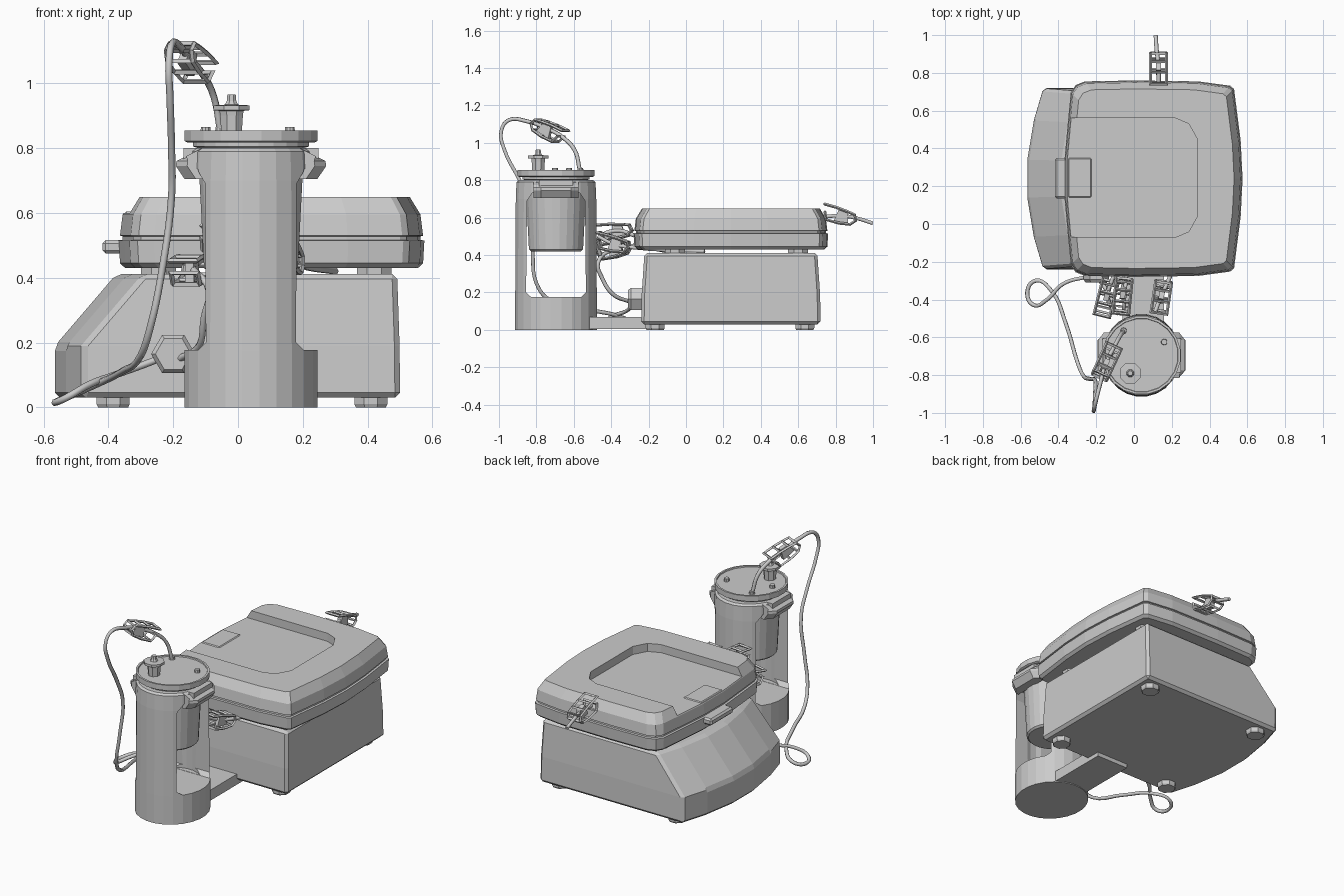
import bpy, bmesh
from math import sin, cos, pi, radians
from mathutils import Vector

if "Cube" in bpy.data.objects:
    bpy.data.objects.remove(bpy.data.objects["Cube"])


def make(name, bm):
    bmesh.ops.recalc_face_normals(bm, faces=bm.faces)
    me = bpy.data.meshes.new(name)
    bm.to_mesh(me)
    bm.free()
    ob = bpy.data.objects.new(name, me)
    bpy.context.collection.objects.link(ob)
    return ob


def loft(name, layers):
    """Skin a stack of equal-length rings and cap both ends."""
    bm = bmesh.new()
    rings = [[bm.verts.new(p) for p in ring] for ring in layers]
    n = len(rings[0])
    for a, b in zip(rings, rings[1:]):
        for i in range(n):
            j = (i + 1) % n
            bm.faces.new((a[i], a[j], b[j], b[i]))
    bm.faces.new(rings[0][::-1])
    bm.faces.new(rings[-1])
    return make(name, bm)


def turned(name, cx, cy, profile, sides=24, sx=1.0):
    ang = [2 * pi * (i + .5) / sides for i in range(sides)]
    return loft(name, [[(cx + sx * r * cos(a), cy + r * sin(a), z) for a in ang] for r, z in profile])


def box(name, x0, x1, y0, y1, z0, z1):
    return loft(name, [[(x0, y0, z), (x1, y0, z), (x1, y1, z), (x0, y1, z)] for z in (z0, z1)])


def bevel(ob, width, segments=1):
    m = ob.modifiers.new("bevel", 'BEVEL')
    m.width, m.segments, m.angle_limit = width, segments, radians(40)


def cut(ob, cutter):
    m = ob.modifiers.new("cut", 'BOOLEAN')
    m.operation, m.object = 'DIFFERENCE', cutter
    bpy.context.view_layer.objects.active = ob
    bpy.ops.object.modifier_apply(modifier=m.name)
    bpy.data.objects.remove(cutter)


def tube(name, pts, r=0.011):
    cu = bpy.data.curves.new(name, 'CURVE')
    cu.dimensions = '3D'
    cu.bevel_depth, cu.bevel_resolution, cu.resolution_u = r, 1, 5
    cu.use_fill_caps = True
    sp = cu.splines.new('BEZIER')
    sp.bezier_points.add(len(pts) - 1)
    for bp, p in zip(sp.bezier_points, pts):
        bp.co = p
        bp.handle_left_type = bp.handle_right_type = 'AUTO'
    ob = bpy.data.objects.new(name, cu)
    bpy.context.collection.objects.link(ob)


def clip(name, loc, direction):
    """Pinch clamp: an open ribbed cage with a jaw in the middle."""
    q = Vector(direction).to_track_quat('X', 'Z')
    path = [(-.085, .005), (-.07, -.035), (0, -.04), (.06, -.035), (.085, -.01),
            (.075, .02), (.03, .03), (-.03, .04), (-.095, .045)]
    bm = bmesh.new()
    rows = [[bm.verts.new((x, y, z)) for y in (-.042, .042)] for x, z in path]
    for a, b in zip(rows, rows[1:]):
        bm.faces.new((a[0], a[1], b[1], b[0]))
    cage = make(name + "_cage", bm)
    w = cage.modifiers.new("ribs", 'WIREFRAME')
    w.thickness, w.use_boundary = .016, True
    jaw = loft(name + "_jaw", [[(x, y, z) for x, z in ((-.03, -.038), (.05, -.034), (.035, .026), (-.015, .03))]
                               for y in (-.014, .014)])
    for ob in (cage, jaw):
        ob.rotation_mode = 'QUATERNION'
        ob.rotation_quaternion = q
        ob.location = loc


# Machine base: bowed, sloping left side
CY = 0.24
bow = [(-.48, .48), (-.53, .31), (-.565, .1), (-.565, -.1), (-.53, -.31), (-.48, -.48)]


def base_ring(z, shift, inset):
    k = 1 - inset / .48
    left = [(x + shift, CY + y * k, z) for x, y in bow]
    return left + [(.5 - inset / 2, CY - .48 * k, z), (.5 - inset / 2, CY + .48 * k, z)]


base = loft("machine_base", [base_ring(.03, .0, 0), base_ring(.19, 0, .003), base_ring(.412, .19, .018)])
bevel(base, .016)

# Feet below the base and spacers below the tray
for fx in (-.385, .41):
    for fy in (-.165, .635):
        turned("foot", fx, fy, [(.05, 0), (.055, .01), (.055, .04)], 8)
for fx in (-.245, .42):
    for fy in (-.06, .6):
        turned("tray_spacer", fx, fy, [(.058, .40), (.058, .45)], 8)

# Tray: bowed outline, stepped rim, sloped shoulders
half = [(.575, 0), (.565, .2), (.53, .475), (.51, .492), (.34, .515), (0, .52), (-.26, .515),
        (-.31, .495), (-.335, .455), (-.35, .3), (-.368, .1)]
outline = half + [(x, -y) for x, y in half[:0:-1]]
CX = .103


def tray_ring(z, o):
    return [(CX + (x - CX) * (1 - o / .47), CY + y * (1 - o / .52), z) for x, y in outline]


tray = loft("heating_tray", [tray_ring(z, o) for z, o in
            ((.43, .02), (.445, .004), (.515, 0), (.517, .012), (.528, .012), (.53, .004), (.595, .012), (.65, .045))])
cut(tray, loft("recess_cutter", [[(-.6, -.07, z), (.22, -.07, z), (.29, -.04, z), (.335, .04, z), (.335, .45, z),
                                  (.29, .53, z), (.22, .56, z), (-.6, .56, z)] for z in (.6, .8)]))
bevel(box("latch_plate", -.35, -.225, .14, .35, .58, .605), .006)
bevel(box("latch_tab", -.418, -.33, .135, .35, .475, .516), .01)

# Hex port on the front of the base
loft("hex_port", [[(-.2 + r * cos(i * pi / 3), y, .165 + r * sin(i * pi / 3)) for i in range(6)]
                  for r, y in ((.068, -.22), (.068, -.295), (.055, -.31))])

# Bottle holder: bored cylinder with a window through both sides
HX, HY = .04, -.695
holder = turned("bottle_holder", HX, HY, [(.22, 0), (.22, .175), (.217, .70), (.213, .79), (.20, .80)], 24, .94)
cut(holder, turned("bore_cutter", HX, HY, [(.168, .178), (.168, .9)], 24, .94))
window = [(-.16, .20), (-.135, .177), (.135, .177), (.16, .20), (.155, .69), (.125, .735), (-.125, .735), (-.155, .69)]
cut(holder, loft("window_cutter", [[(HX + x, HY + y, z) for y, z in window] for x in (-.4, .4)]))

# Flared lips over the windows
lip = [(.15, .705), (.205, .705), (.232, .745), (.23, .76), (.20, .775), (.15, .80)]
for s in (-1, 1):
    loft("window_lip", [[(HX + s * (x - d if x > .2 else x), HY + y, z) for x, z in lip]
                        for y, d in ((-.12, .035), (-.08, 0), (.08, 0), (.12, .035))])
    # Small ledge under the lid rim
    box("rim_ledge", *sorted((HX + s * .15, HX + s * .208)), HY - .09, HY + .09, .76, .80)

# Foot plate linking holder and machine
box("link_plate", -.06, .16, -.62, -.135, .005, .07)

# Bottle, lid and lid fittings
bottle = turned("bottle", HX, HY, [(.135, .42), (.146, .43), (.16, .70), (.163, .80), (.18, .805), (.18, .825)], 24)
turned("bottle_lid", HX, HY, [(.20, .818), (.208, .822), (.208, .855), (.196, .855), (.194, .848)], 20)
turned("lid_cap", -.02, -.79, [(.034, .845), (.038, .90), (.04, .915), (.06, .917), (.06, .932), (.022, .934),
                               (.016, .945), (.014, .965)], 8)
for px, py in ((.16, -.625), (-.055, -.565), (-.1, -.70)):
    turned("lid_post", px, py, [(.017, .845), (.015, .866)], 10)

# Supply tube: lid, over the top, down, around a loop to the port
tube("supply_tube", [(-.055, -.568, .855), (-.075, -.595, .96), (-.11, -.66, 1.03), (-.15, -.74, 1.075),
                     (-.18, -.85, 1.115), (-.205, -.95, 1.12), (-.213, -.988, 1.06), (-.21, -.97, .96),
                     (-.205, -.89, .80), (-.205, -.83, .65), (-.235, -.82, .42), (-.27, -.80, .25),
                     (-.30, -.73, .16), (-.36, -.53, .11), (-.44, -.35, .07), (-.52, -.30, .035),
                     (-.565, -.36, .015), (-.53, -.43, .03), (-.46, -.40, .07), (-.38, -.32, .10),
                     (-.27, -.285, .14), (-.21, -.28, .165)])
# Short tubes from port and tray to the clamps
tube("port_tube", [(-.18, -.30, .15), (-.12, -.39, .19), (-.105, -.45, .28), (-.09, -.47, .36),
                   (-.14, -.39, .43), (-.11, -.28, .45), (-.05, -.1, .42)])
tube("middle_tube", [(-.09, -.46, .40), (-.06, -.47, .48), (-.05, -.38, .53), (-.04, -.26, .50)])
tube("right_tube", [(.11, -.47, .50), (.14, -.39, .46), (.19, -.28, .44), (.30, .1, .42)])
tube("back_tube", [(.13, .70, .60), (.13, .83, .61), (.12, .92, .595), (.115, .998, .57)])

# Pinch clamps
clip("top_clamp", (-.15, -.74, 1.07), (-.35, -.75, .45))
clip("left_clamp", (-.145, -.385, .43), (.25, 1, .25))
clip("middle_clamp", (-.06, -.375, .53), (.1, 1, .15))
clip("right_clamp", (.145, -.385, .46), (.15, 1, -.15))
clip("back_clamp", (.13, .825, .61), (0, 1, -.2))

# Soft shading with crisp corners
for ob in bpy.data.objects:
    if ob.type == 'MESH':
        for p in ob.data.polygons:
            p.use_smooth = False
